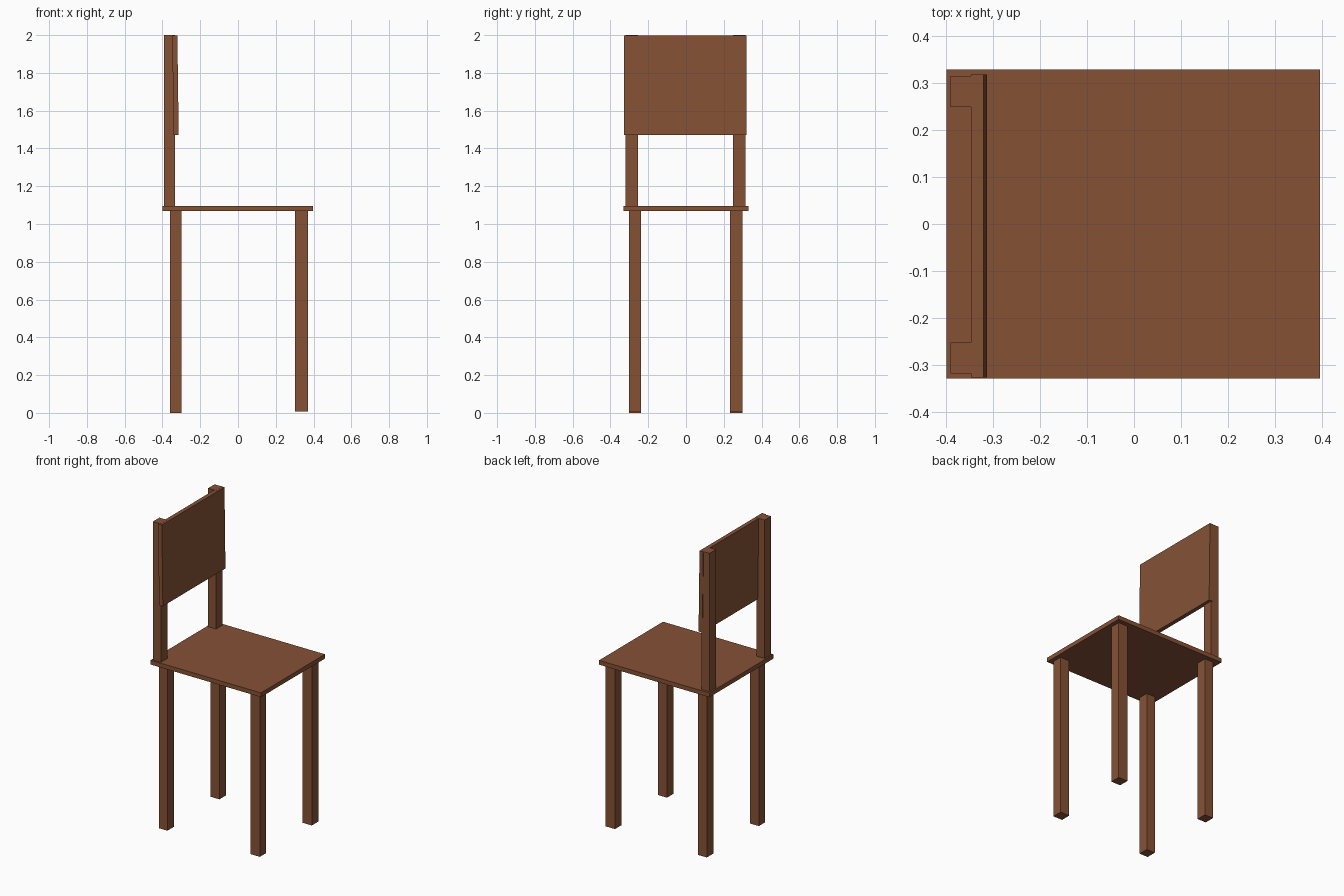
import bpy, bmesh

if "Cube" in bpy.data.objects:
    bpy.data.objects.remove(bpy.data.objects["Cube"])

wood = bpy.data.materials.new("brown wood")
wood.diffuse_color = (0.235, 0.083, 0.036, 1)
wood.use_nodes = True
wood.node_tree.nodes["Principled BSDF"].inputs["Base Color"].default_value = wood.diffuse_color


def box(name, x, y, z, lean=0.0):
    """Box from (min, max) ranges; lean shifts the top edge along x."""
    bm = bmesh.new()
    bmesh.ops.create_cube(bm, size=1)
    for v in bm.verts:
        top = v.co.z > 0
        v.co = [r[0] if c < 0 else r[1] for c, r in zip(v.co, (x, y, z))]
        if top:
            v.co.x += lean
    mesh = bpy.data.meshes.new(name)
    bm.to_mesh(mesh)
    bm.free()
    mesh.materials.append(wood)
    obj = bpy.data.objects.new(name, mesh)
    bpy.context.collection.objects.link(obj)
    return obj


# Seat board
box("seat", (-0.4, 0.397), (-0.33, 0.33), (1.068, 1.096))

# Four legs and two back posts
for side, leg_y, post_y in (("near", (-0.303, -0.237), (-0.319, -0.253)),
                            ("far", (0.233, 0.3), (0.25, 0.316))):
    box(f"{side}_front_leg", (0.303, 0.37), leg_y, (0.008, 1.07))
    box(f"{side}_rear_leg", (-0.36, -0.298), leg_y, (0.0, 1.07))
    box(f"{side}_back_post", (-0.391, -0.333), post_y, (1.09, 2.0))

# Backrest panel, leaning slightly backwards
box("backrest_panel", (-0.341, -0.314), (-0.327, 0.319), (1.47, 1.999), lean=-0.007)
